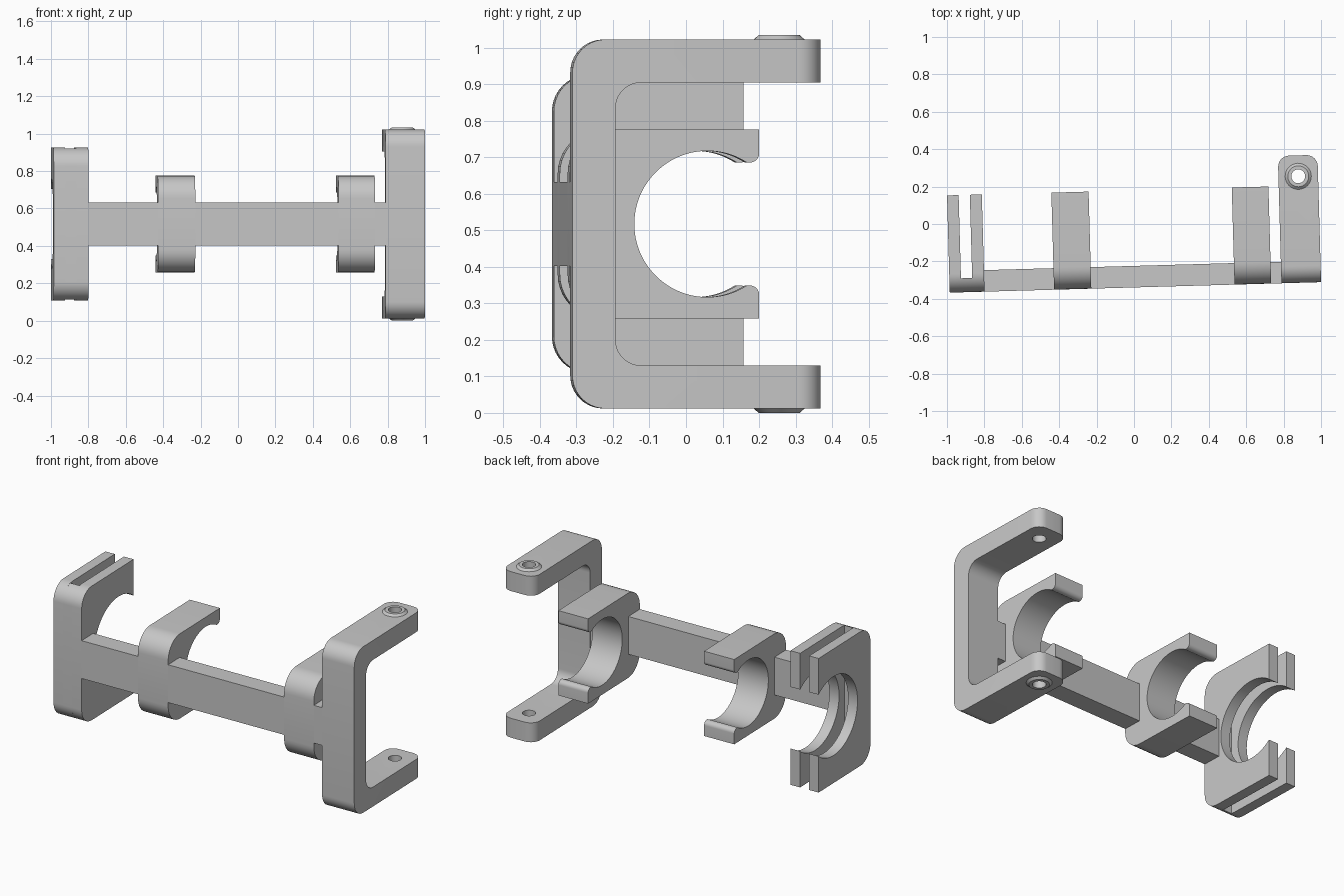
import bpy, bmesh
from math import sin, cos, acos, asin, pi, radians
from mathutils import Matrix, Vector

if "Cube" in bpy.data.objects:
    bpy.data.objects.remove(bpy.data.objects["Cube"], do_unlink=True)

# One grey plastic for the whole holder
grey = bpy.data.materials.new("grey_plastic")
grey.use_nodes = True
COLOUR = (0.57, 0.57, 0.57, 1)
grey.diffuse_color = COLOUR
grey.node_tree.nodes["Principled BSDF"].inputs["Base Color"].default_value = COLOUR

# Local frame: x along the bar, y back from the front face, z about mid height
PLACE = Matrix.Translation((-0.985, -0.367, 0.517)) @ Matrix.Rotation(radians(1.62), 4, "Z")
BAR_T, BAR_H = 0.115, 0.115


def arc(cy, cz, r, start, end, steps=10):
    angles = [start + (end - start) * i / steps for i in range(steps + 1)]
    return [(cy + r * cos(a), cz + r * sin(a)) for a in angles]


def mirrored(half):
    """Close an upper half outline with its reflection below mid height."""
    return half + [(y, -z) for y, z in reversed(half) if abs(z) > 1e-5]


def finish(name, bm):
    bmesh.ops.recalc_face_normals(bm, faces=bm.faces[:])
    mesh = bpy.data.meshes.new(name)
    bm.to_mesh(mesh)
    bm.free()
    mesh.transform(PLACE)
    mesh.materials.append(grey)
    obj = bpy.data.objects.new(name, mesh)
    bpy.context.collection.objects.link(obj)
    return obj


def extruded(outline, x0, x1):
    bm = bmesh.new()
    face = bm.faces.new([bm.verts.new((x0, y, z)) for y, z in outline])
    out = bmesh.ops.extrude_face_region(bm, geom=[face])
    moved = [v for v in out["geom"] if isinstance(v, bmesh.types.BMVert)]
    bmesh.ops.translate(bm, verts=moved, vec=Vector((x1 - x0, 0, 0)))
    return bm


def activate(obj):
    bpy.ops.object.select_all(action="DESELECT")
    obj.select_set(True)
    bpy.context.view_layer.objects.active = obj


def smooth(obj):
    activate(obj)
    bpy.ops.object.shade_smooth_by_angle(angle=radians(30))


def seat(cy, r, mouth):
    """Upper half of the round seat, from its mouth to the deepest point."""
    return arc(cy, 0, r, asin(mouth / r), pi, 32)


# Slotted end block: two plates joined by a core along the front
B_H, B_R, B_DEPTH, SLOT = 0.408, 0.1, 0.52, 0.075
SEAT_Y, SEAT_R = 0.37, 0.24
mouth = (SEAT_R ** 2 - (B_DEPTH - SEAT_Y) ** 2) ** 0.5
plate = mirrored(arc(B_R, B_H - B_R, B_R, pi, pi / 2) + [(B_DEPTH, B_H)]
                 + seat(SEAT_Y, SEAT_R, mouth))
core = mirrored(arc(B_R, B_H - B_R, B_R, pi, pi - acos(1 - SLOT / B_R)))
for name, outline, x0, x1 in (("outer_plate", plate, 0, 0.062),
                              ("block_core", core, 0.062, 0.122),
                              ("inner_plate", plate, 0.122, 0.186)):
    smooth(finish(name, extruded(outline, x0, x1)))

# Two snap clips with rounded lips
C_H, C_R, C_DEPTH, LIP, LIP_R = 0.258, 0.12, 0.519, 0.168, 0.026
clip = mirrored(arc(C_R, C_H - C_R, C_R, pi, pi / 2) + [(C_DEPTH, C_H)]
                + arc(C_DEPTH - LIP_R, LIP + LIP_R, LIP_R, 0, -pi / 2, 8)
                + seat(0.377, 0.2, LIP))
for name, x0, x1 in (("right_clip", 0.558, 0.757), ("left_clip", 1.523, 1.719)):
    smooth(finish(name, extruded(clip, x0, x1)))

# Connecting bar, in the gaps between the holders
bar = [(0, -BAR_H), (0, BAR_H), (BAR_T, BAR_H), (BAR_T, -BAR_H)]
for name, x0, x1 in (("bar_right", 0.186, 0.558), ("bar_middle", 0.757, 1.523),
                     ("bar_left", 1.719, 1.774)):
    finish(name, extruded(bar, x0, x1))

# Fork bracket with rounded arm ends
F0, F1, DEPTH, TOP, T = 1.774, 1.986, 0.681, 0.505, 0.118
fork_half = (arc(0.09, TOP - 0.09, 0.09, pi, pi / 2)
             + [(DEPTH, TOP), (DEPTH, TOP - T)]
             + arc(T + 0.07, TOP - T - 0.07, 0.07, pi / 2, pi))
bm = extruded(mirrored(fork_half), F0, F1)
ends = [e for e in bm.edges
        if all(abs(v.co.y - DEPTH) < 1e-4 for v in e.verts)
        and abs(e.verts[0].co.x - e.verts[1].co.x) < 1e-4]
bmesh.ops.bevel(bm, geom=ends, offset=0.06, segments=8, profile=0.5, affect="EDGES")
fork = finish("fork_bracket", bm)

# Pivot hole through both arms
PIVOT = Vector(((F0 + F1) / 2, 0.569, 0))
HOLE = 0.037
bm = bmesh.new()
bmesh.ops.create_cone(bm, cap_ends=True, segments=32, radius1=HOLE, radius2=HOLE,
                      depth=2, matrix=Matrix.Translation(PIVOT))
cutter = finish("pivot_cutter", bm)
cutter.hide_render = True
mod = fork.modifiers.new("pivot_hole", "BOOLEAN")
mod.operation, mod.solver, mod.object = "DIFFERENCE", "EXACT", cutter
activate(fork)
bpy.ops.object.modifier_apply(modifier=mod.name)
bpy.data.objects.remove(cutter, do_unlink=True)
smooth(fork)

# Tapered bosses around the pivot holes
for name, side in (("top_boss", 1), ("bottom_boss", -1)):
    bm = bmesh.new()
    rings = []
    for r, z in ((0.07, 0), (0.056, 0.012), (HOLE, 0.012), (HOLE, 0)):
        rings.append([bm.verts.new((PIVOT.x + r * cos(a), PIVOT.y + r * sin(a), side * (TOP + z)))
                      for a in (2 * pi * i / 32 for i in range(32))])
    # The last ring joins back to the first, closing the boss underneath
    for a, b in zip(rings, rings[1:] + rings[:1]):
        for i in range(32):
            j = (i + 1) % 32
            bm.faces.new((a[i], a[j], b[j], b[i]))
    smooth(finish(name, bm))
